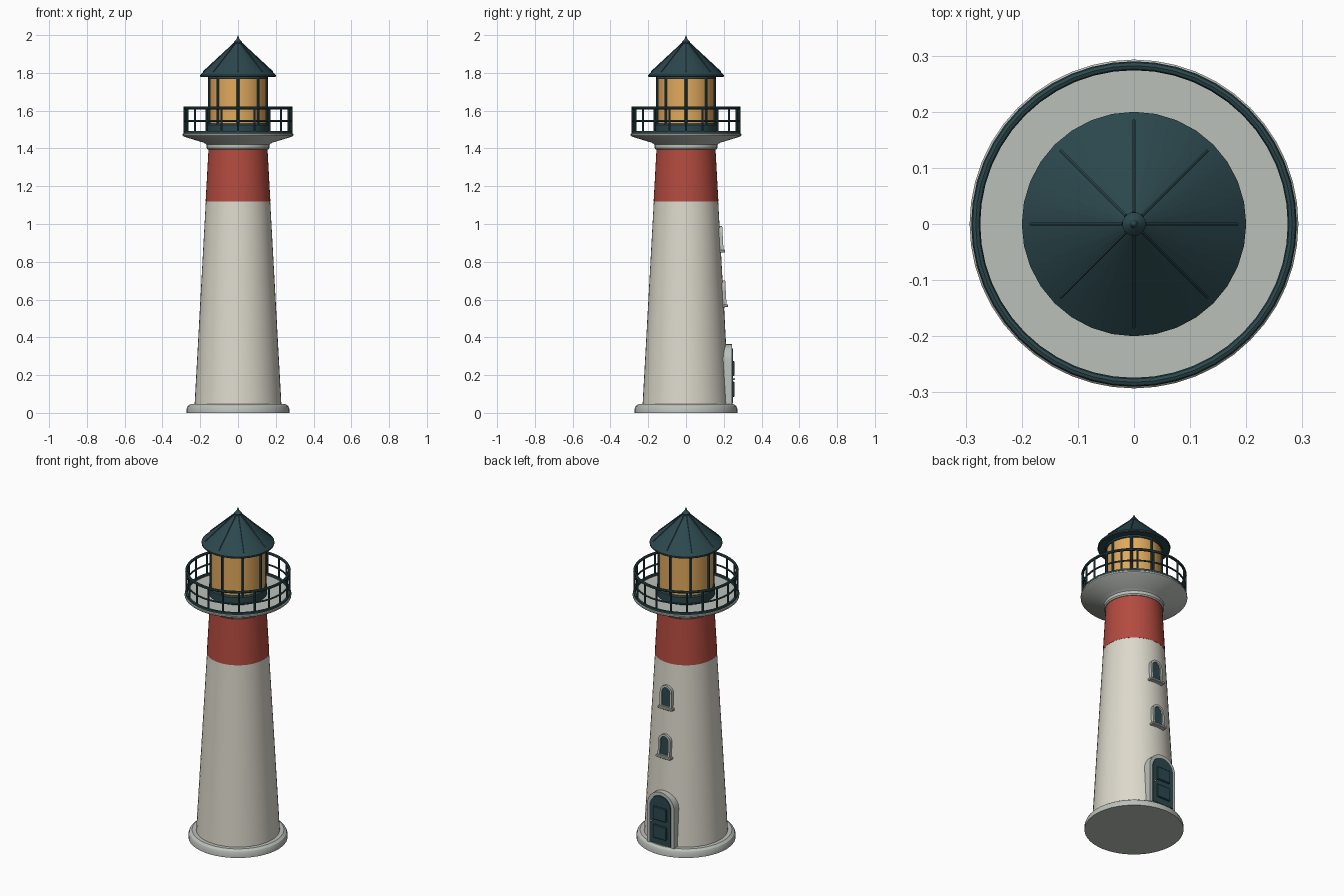
import bpy, bmesh
from math import pi, sin, cos, atan2, hypot, radians
from mathutils import Vector

if "Cube" in bpy.data.objects:
    bpy.data.objects.remove(bpy.data.objects["Cube"])


def material(name, rgb):
    m = bpy.data.materials.new(name)
    m.diffuse_color = (*rgb, 1)
    m.use_nodes = True
    m.node_tree.nodes["Principled BSDF"].inputs["Base Color"].default_value = m.diffuse_color
    return m


CREAM = material("cream_paint", (0.72, 0.69, 0.60))
RED = material("red_paint", (0.45, 0.07, 0.05))
STONE = material("pale_stone", (0.50, 0.53, 0.49))
IRON = material("dark_iron", (0.025, 0.065, 0.075))
GLASS = material("amber_glass", (0.75, 0.40, 0.11))


def finish(name, bm, mat, smooth=True):
    bmesh.ops.remove_doubles(bm, verts=bm.verts, dist=1e-5)
    bmesh.ops.recalc_face_normals(bm, faces=bm.faces)
    me = bpy.data.meshes.new(name)
    bm.to_mesh(me)
    bm.free()
    ob = bpy.data.objects.new(name, me)
    bpy.context.collection.objects.link(ob)
    me.materials.append(mat)
    if smooth:
        bpy.ops.object.select_all(action='DESELECT')
        bpy.context.view_layer.objects.active = ob
        ob.select_set(True)
        bpy.ops.object.shade_smooth_by_angle(angle=radians(30))
    return ob


def lathe(name, profile, mat, n=48, closed=False, smooth=True):
    """Turn an (r, z) profile around the z axis."""
    bm = bmesh.new()
    rings = [[bm.verts.new((r * cos(2 * pi * i / n), r * sin(2 * pi * i / n), z))
              for i in range(n)] for r, z in profile]
    pairs = list(zip(rings, rings[1:]))
    if closed:
        pairs.append((rings[-1], rings[0]))
    for a, b in pairs:
        for i in range(n):
            j = (i + 1) % n
            bm.faces.new((a[i], a[j], b[j], b[i]))
    return finish(name, bm, mat, smooth)


def hoop(name, r, z, minor, mat):
    prof = [(r + minor * cos(k * pi / 4), z + minor * sin(k * pi / 4)) for k in range(8)]
    return lathe(name, prof, mat, closed=True)


def rods(name, count, start, end, radius, mat, sides=8):
    """Radial array of rods running between two (r, z) points."""
    bm = bmesh.new()
    for i in range(count):
        a = 2 * pi * i / count + pi / 2
        p, q = (Vector((r * cos(a), r * sin(a), z)) for r, z in (start, end))
        geo = bmesh.ops.create_cone(bm, cap_ends=True, segments=sides, radius1=radius,
                                    radius2=radius, depth=(q - p).length)
        rot = (q - p).to_track_quat('Z', 'Y').to_matrix()
        for v in geo['verts']:
            v.co = rot @ v.co + (p + q) / 2
    return finish(name, bm, mat)


def outline(w, h, n=14):
    """Round-headed outline: half width w, total height h."""
    return [(w, 0)] + [(w * cos(pi * k / n), h - w + w * sin(pi * k / n))
                       for k in range(n + 1)] + [(-w, 0)]


def arch(name, w, h, y0, y1, mat, hole=0, z=0, tilt=0, y=0):
    """Arched slab, or an arched frame when hole gives its border width."""
    bm = bmesh.new()
    out = outline(w, h)
    loops = [[bm.verts.new((px, yy, pz)) for px, pz in out] for yy in (y0, y1)]
    if hole:
        inner = [(px, pz + (hole if pz == 0 else 0)) for px, pz in outline(w - hole, h - hole)]
        loops += [[bm.verts.new((px, yy, pz)) for px, pz in inner] for yy in (y1, y0)]
        pairs = [(loops[k], loops[(k + 1) % 4]) for k in range(4)]
    else:
        pairs = [(loops[0], loops[1])]
        bm.faces.new(loops[0])
        bm.faces.new(loops[1])
    m = len(out)
    for a, b in pairs:
        for i in range(m):
            j = (i + 1) % m
            bm.faces.new((a[i], a[j], b[j], b[i]))
    ob = finish(name, bm, mat)
    ob.location = (0, y, z)
    ob.rotation_euler.x = tilt
    return ob


def box(name, size, loc, mat, tilt=0):
    bm = bmesh.new()
    bmesh.ops.create_cube(bm, size=1)
    bmesh.ops.scale(bm, vec=size, verts=bm.verts)
    bmesh.ops.bevel(bm, geom=bm.edges, offset=min(size) * 0.2, segments=1, affect='EDGES')
    ob = finish(name, bm, mat, smooth=False)
    ob.location = loc
    ob.rotation_euler.x = tilt
    return ob


# Plinth and tapering tower with its red band
def wall(z):
    return 0.23 - (z - 0.04) * 0.075 / 1.36


lathe("plinth", [(0, 0), (0.272, 0), (0.272, 0.022), (0.266, 0.036), (0.252, 0.046), (0, 0.046)], STONE)
lathe("tower", [(0, 0.04), (wall(0.04), 0.04), (wall(1.12), 1.12), (0, 1.12)], CREAM)
lathe("red_band", [(0, 1.12), (wall(1.12) + 0.001, 1.12), (wall(1.4) + 0.001, 1.4), (0, 1.4)], RED)

# Gallery platform
lathe("gallery", [(0, 1.395), (0.16, 1.395), (0.166, 1.402), (0.166, 1.42), (0.18, 1.43),
                  (0.288, 1.463), (0.293, 1.468), (0.293, 1.476), (0.289, 1.48), (0, 1.48)], STONE)

# Railing
lathe("toe_rail", [(0.276, 1.478), (0.288, 1.478), (0.288, 1.492), (0.276, 1.492)], IRON, closed=True)
hoop("middle_rail", 0.282, 1.545, 0.005, IRON)
hoop("top_rail", 0.282, 1.615, 0.008, IRON)
rods("rail_posts", 20, (0.282, 1.478), (0.282, 1.615), 0.006, IRON)

# Lantern room
lathe("lantern_base", [(0, 1.478), (0.16, 1.478), (0.16, 1.525), (0.154, 1.532), (0, 1.532)], IRON)
lathe("lantern_glass", [(0, 1.525), (0.15, 1.525), (0.15, 1.78), (0, 1.78)], GLASS, n=32)
rods("glazing_bars", 8, (0.151, 1.525), (0.151, 1.78), 0.008, IRON)
lathe("lantern_head", [(0, 1.768), (0.158, 1.768), (0.158, 1.785), (0, 1.785)], IRON)

# Roof, ribs and finial
lathe("roof", [(0, 1.778), (0.196, 1.778), (0.2, 1.782), (0.2, 1.79), (0.018, 1.958), (0, 1.958)], IRON, n=32)
rods("roof_ribs", 8, (0.184, 1.805), (0.02, 1.957), 0.0035, IRON, sides=6)
lathe("finial", [(0, 1.945), (0.014, 1.948), (0.021, 1.957), (0.021, 1.964), (0.014, 1.973),
                 (0.008, 1.978), (0.005, 1.988), (0, 2.0)], IRON, n=20)

# Door on the back wall
arch("door_frame", 0.09, 0.32, 0.17, 0.243, STONE, hole=0.02, z=0.044)
arch("door_leaf", 0.071, 0.292, 0.17, 0.248, IRON, z=0.05)
for i, z in enumerate((0.125, 0.235)):
    box(f"door_panel_{i + 1}", (0.09, 0.016, 0.08), (0, 0.248, z), IRON)
bm = bmesh.new()
bmesh.ops.create_uvsphere(bm, u_segments=12, v_segments=8, radius=0.006)
finish("door_knob", bm, STONE).location = (0.058, 0.253, 0.18)

# Two arched windows with sills, leaning with the wall
lean = atan2(0.075, 1.36)
for i, z in enumerate((0.565, 0.855)):
    r = wall(z)
    tag = f"window_{i + 1}"
    arch(tag + "_frame", 0.04, 0.135, -0.03, 0.014, STONE, hole=0.013, z=z, tilt=lean, y=r)
    arch(tag + "_pane", 0.03, 0.125, -0.03, 0.005, IRON, z=z + 0.004, tilt=lean, y=r)
    box(tag + "_sill", (0.098, 0.045, 0.014), (0, r, z + 0.001), STONE, tilt=lean)
